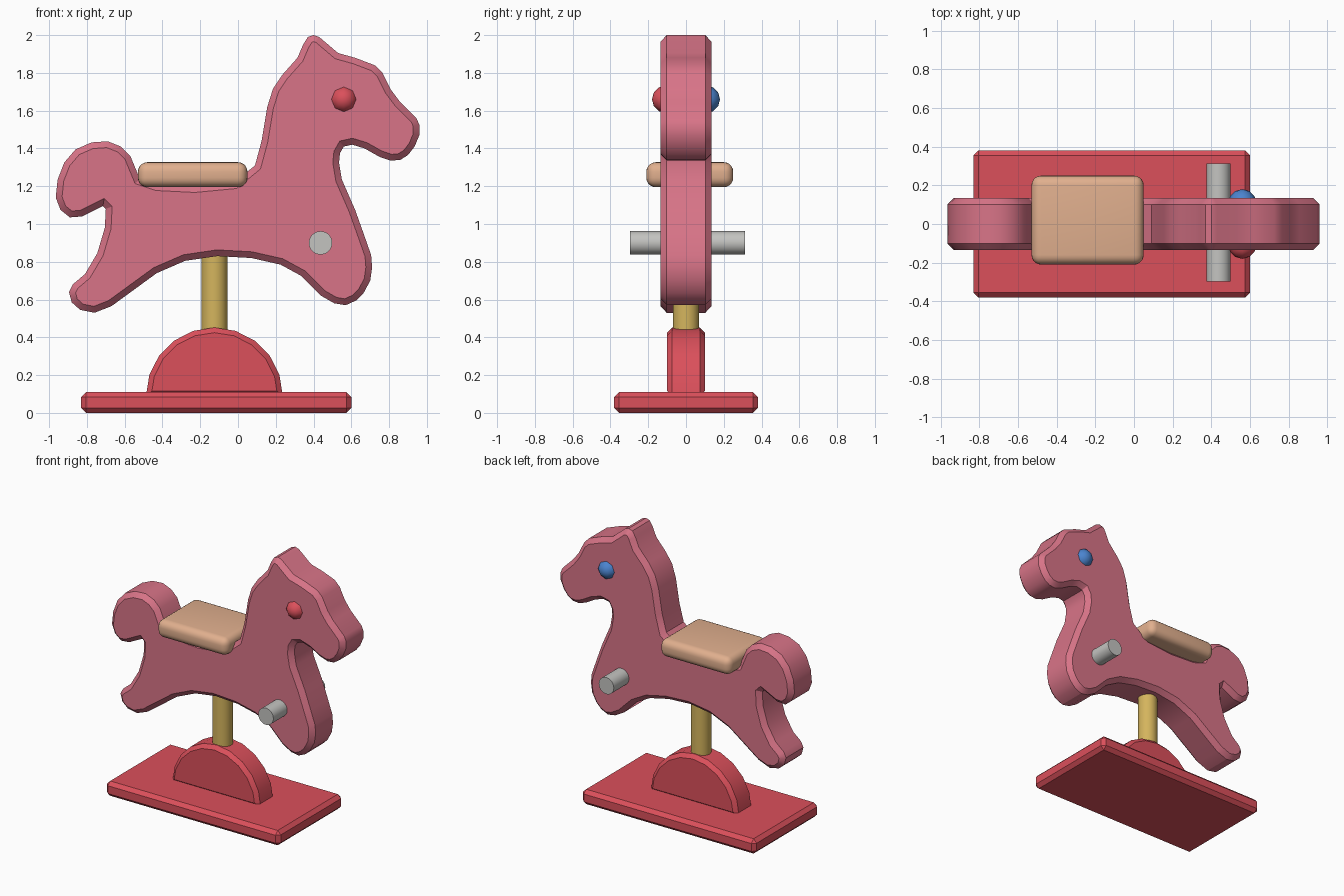
import bpy, bmesh, math
from mathutils import Matrix

if "Cube" in bpy.data.objects:
    bpy.data.objects.remove(bpy.data.objects["Cube"])


def material(name, color):
    m = bpy.data.materials.new(name)
    m.diffuse_color = (*color, 1)
    m.use_nodes = True
    m.node_tree.nodes["Principled BSDF"].inputs["Base Color"].default_value = m.diffuse_color
    return m


PINK = material("rose pink", (0.69, 0.175, 0.245))
RED = material("red", (0.71, 0.08, 0.105))
TAN = material("tan", (0.75, 0.43, 0.27))
GOLD = material("gold", (0.66, 0.46, 0.11))
GREY = material("grey", (0.55, 0.55, 0.53))
BLUE = material("blue", (0.07, 0.23, 0.62))


def finish(name, bm, mat, angle=32):
    """Turn a bmesh into a coloured object, smooth below the given angle."""
    bmesh.ops.recalc_face_normals(bm, faces=bm.faces)
    me = bpy.data.meshes.new(name)
    bm.to_mesh(me)
    bm.free()
    me.materials.append(mat)
    ob = bpy.data.objects.new(name, me)
    bpy.context.collection.objects.link(ob)
    bpy.ops.object.select_all(action='DESELECT')
    ob.select_set(True)
    bpy.context.view_layer.objects.active = ob
    bpy.ops.object.shade_smooth_by_angle(angle=math.radians(angle))
    return ob


def slab(name, outline, half, chamfer, mat):
    """Extrude an x-z outline to y = +-half and chamfer both rims."""
    bm = bmesh.new()
    cap = bm.faces.new([bm.verts.new((x, -half, z)) for x, z in outline])
    ext = bmesh.ops.extrude_face_region(bm, geom=[cap], use_keep_orig=True)["geom"]
    for v in ext:
        if isinstance(v, bmesh.types.BMVert):
            v.co.y = half
    rim = [e for e in bm.edges if abs(e.verts[0].co.y - e.verts[1].co.y) < 1e-5]
    bmesh.ops.recalc_face_normals(bm, faces=bm.faces)
    bmesh.ops.bevel(bm, geom=rim, offset=chamfer, segments=1, affect='EDGES',
                    clamp_overlap=False)
    return finish(name, bm, mat)


def box(name, lo, hi, bevel, segments, mat):
    bm = bmesh.new()
    bmesh.ops.create_cube(bm, size=1)
    for v in bm.verts:
        v.co = [l + (c + 0.5) * (h - l) for c, l, h in zip(v.co, lo, hi)]
    bmesh.ops.bevel(bm, geom=bm.edges[:], offset=bevel, segments=segments,
                    profile=0.5, affect='EDGES')
    return finish(name, bm, mat)


def rod(name, centre, radius, length, mat, along_y=False):
    bm = bmesh.new()
    rot = Matrix.Rotation(math.pi / 2, 4, 'X') if along_y else Matrix()
    bmesh.ops.create_cone(bm, cap_ends=True, segments=32, radius1=radius,
                          radius2=radius, depth=length,
                          matrix=Matrix.Translation(centre) @ rot)
    return finish(name, bm, mat)


# Horse silhouette: ear, face, chest, legs, tail, saddle dip, neck
horse = [
    (.40, 2.0), (.43, 1.99), (.53, 1.905), (.62, 1.88), (.725, 1.84), (.765, 1.80),
    (.81, 1.71), (.855, 1.65), (.945, 1.56), (.96, 1.525), (.96, 1.47), (.935, 1.41),
    (.90, 1.365), (.86, 1.34), (.81, 1.335), (.75, 1.355), (.67, 1.40), (.605, 1.42),
    (.56, 1.41), (.54, 1.375), (.535, 1.325), (.55, 1.235), (.62, 1.075), (.67, .935),
    (.705, .835), (.71, .77), (.70, .70), (.665, .635), (.625, .595), (.57, .57),
    (.51, .58), (.44, .62), (.335, .725), (.225, .785), (.07, .82), (-.11, .83),
    (-.28, .805), (-.43, .74), (-.67, .565), (-.76, .53), (-.835, .545), (-.88, .585),
    (-.895, .64), (-.875, .68), (-.81, .735), (-.745, .845), (-.705, .98),
    (-.70, 1.08), (-.715, 1.095), (-.825, 1.04), (-.89, 1.035), (-.94, 1.075),
    (-.965, 1.14), (-.955, 1.235), (-.92, 1.325), (-.86, 1.395), (-.775, 1.432),
    (-.69, 1.438), (-.62, 1.41), (-.57, 1.36), (-.52, 1.24), (-.43, 1.21), (-.23, 1.20),
    (-.02, 1.22), (.09, 1.31), (.125, 1.44), (.155, 1.62), (.185, 1.715), (.235, 1.79),
    (.315, 1.88), (.345, 1.95), (.37, 1.99)]
slab("horse_body", horse, 0.135, 0.033, PINK)

# Base plate, half-disc mount and post
box("base_plate", (-.83, -.38, 0), (.60, .38, .11), 0.026, 1, RED)
dome = [(-.125 + .362 * math.cos(a), .09 + .362 * math.sin(a))
        for a in (math.pi * i / 10 for i in range(11))]
slab("dome_mount", dome, 0.10, 0.027, RED)
rod("post", (-.125, 0, .63), 0.069, 0.5, GOLD)

# Seat and foot bar
box("seat", (-.53, -.21, 1.195), (.05, .25, 1.327), 0.05, 5, TAN)
rod("foot_bar", (.437, .008, .90), 0.062, 0.61, GREY, along_y=True)

# Eyes, one colour on each side
for name, side, mat in (("front_eye", -1, RED), ("back_eye", 1, BLUE)):
    bm = bmesh.new()
    bmesh.ops.create_uvsphere(
        bm, u_segments=8, v_segments=6, radius=0.073,
        matrix=Matrix.Translation((.56, side * .107, 1.66))
        @ Matrix.Rotation(math.pi / 2, 4, 'X'))
    finish(name, bm, mat, 50)
